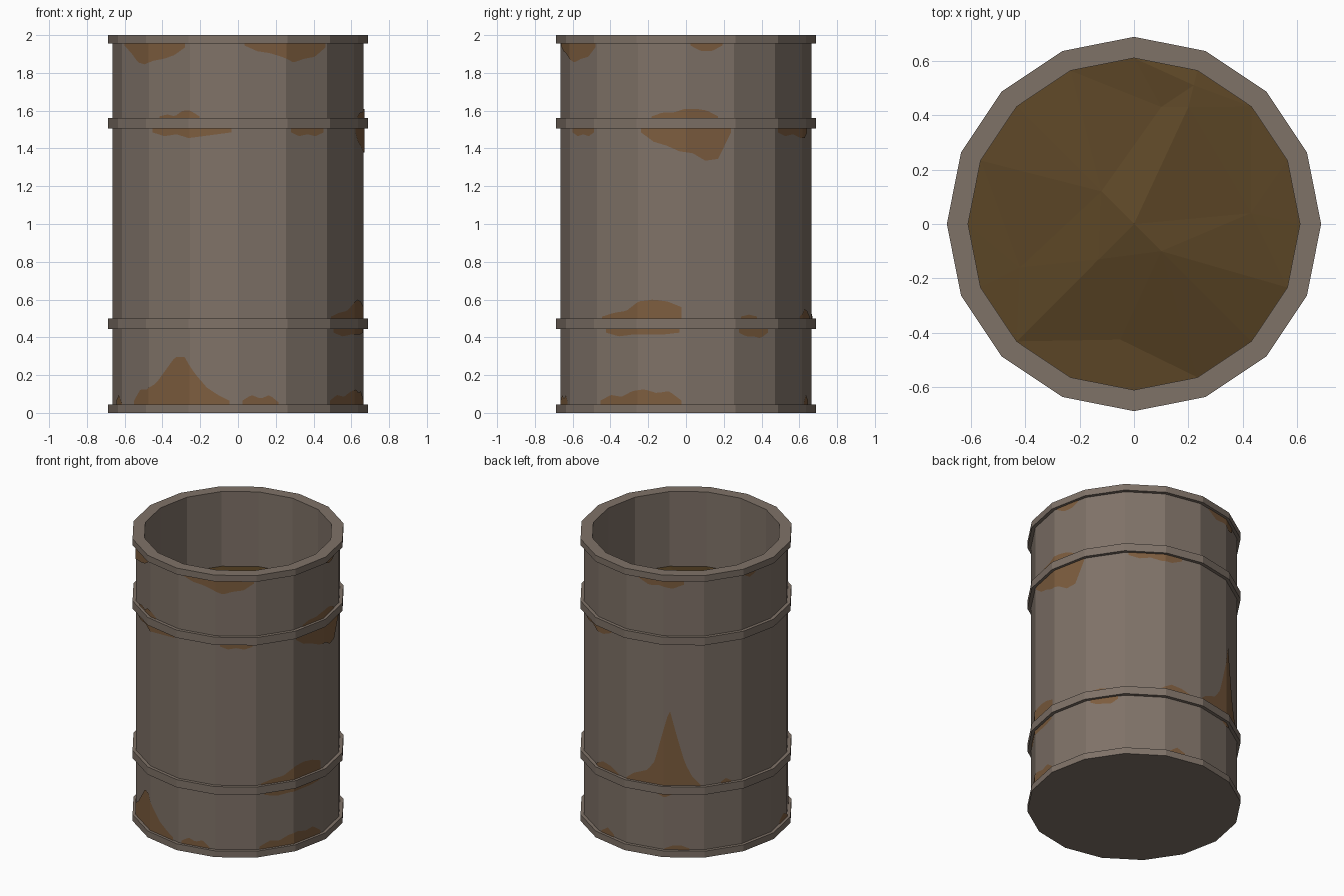
import bpy, bmesh, math
from mathutils import Vector
from mathutils.geometry import delaunay_2d_cdt

if "Cube" in bpy.data.objects:
    bpy.data.objects.remove(bpy.data.objects["Cube"])

SIDES = 16
STEP = 360 / SIDES
R_BODY, R_HOOP, R_IN = 0.665, 0.688, 0.61
FILL_Z = 1.47


def mat(name, col):
    m = bpy.data.materials.new(name)
    m.diffuse_color = (*col, 1)
    m.use_nodes = True
    m.node_tree.nodes["Principled BSDF"].inputs["Base Color"].default_value = m.diffuse_color
    return m


STEEL = mat("weathered_steel", (0.212, 0.168, 0.137))
RUST = mat("rust", (0.205, 0.109, 0.049))
FILL = mat("brown_filling", (0.105, 0.060, 0.019))


def finish(name, bm, material):
    me = bpy.data.meshes.new(name)
    bm.to_mesh(me)
    bm.free()
    me.materials.append(material)
    ob = bpy.data.objects.new(name, me)
    bpy.context.collection.objects.link(ob)
    return ob


def polar(r, deg, z):
    # 0 degrees is the front (-y), 90 degrees is the right (+x)
    a = math.radians(deg)
    return Vector((r * math.sin(a), -r * math.cos(a), z))


def lathe(name, profile, closed=False):
    bm = bmesh.new()
    rings = [[bm.verts.new(polar(r, STEP * i, z)) for i in range(SIDES)]
             for r, z in profile]
    pairs = list(zip(rings, rings[1:]))
    if closed:
        pairs.append((rings[-1], rings[0]))
    for a, b in pairs:
        for i in range(SIDES):
            j = (i + 1) % SIDES
            bm.faces.new((a[i], a[j], b[j], b[i]))
    if not closed:  # cap both ends
        bm.faces.new(rings[0])
        bm.faces.new(rings[-1])
    bmesh.ops.recalc_face_normals(bm, faces=bm.faces)
    return finish(name, bm, STEEL)


# Drum shell with bottom and top rims, open at the top
lathe("drum_shell", [(R_HOOP, 0), (R_HOOP, 0.045), (R_BODY, 0.045),
                     (R_BODY, 1.955), (R_HOOP, 1.955), (R_HOOP, 2.0),
                     (R_IN, 2.0), (R_IN, 1.40)])

# Two rolling hoops
for label, lo, hi in (("lower_hoop", 0.445, 0.50), ("upper_hoop", 1.505, 1.56)):
    lathe(label, [(R_BODY - 0.01, lo), (R_HOOP, lo), (R_HOOP, hi),
                  (R_BODY - 0.01, hi)], closed=True)

# Lumpy filling inside the drum
pts = [polar(R_IN, STEP * i, FILL_Z) for i in range(SIDES)]
lumps = [(0, 0, .12), (.1, -.1, .12), (-.12, .12, .07), (-.13, -.13, .07),
         (.2, .43, .03), (.1, .43, .0), (.22, .51, .02), (-.42, -.16, .01),
         (.43, .04, .01), (-.05, -.425, 0)]
pts += [Vector((x, y, FILL_Z + h)) for x, y, h in lumps]
tri = delaunay_2d_cdt([p.xy for p in pts], [], [list(range(SIDES))], 1, 1e-5)
bm = bmesh.new()
vs = []
for co, src in zip(tri[0], tri[3]):
    vs.append(bm.verts.new((co.x, co.y, pts[src[0]].z if src else FILL_Z)))
for f in tri[2]:
    bm.faces.new([vs[i] for i in f])
for f in bm.faces:
    f.normal_update()
    if f.normal.z < 0:
        f.normal_flip()
finish("filling", bm, FILL)


# Rust patches: thin skins following the flat sides, growing from a hoop edge
def rust(bm, z, sign, start, end, *heights):
    n = max(2, int((end - start) / 1.5))
    angs = [start + (end - start) * i / n for i in range(n + 1)]
    angs += [k * STEP for k in range(-8, 17) if start < k * STEP < end]
    prev = None
    for a in sorted(set(angs)):
        t = (a - start) / (end - start) * (len(heights) - 1)
        i = min(int(t), len(heights) - 2)
        h = (heights[i] + (heights[i + 1] - heights[i]) * (t - i)) / 100
        off = math.radians(a % STEP - STEP / 2)
        r = (R_BODY + 0.004) * math.cos(math.pi / SIDES) / math.cos(off)
        cur = (bm.verts.new(polar(r, a, z)),
               bm.verts.new(polar(r, a, z + sign * h)))
        if prev:
            f = (prev[0], cur[0], cur[1], prev[1])
            bm.faces.new(f if sign > 0 else f[::-1])
        prev = cur


# Heights are in hundredths of a unit, evenly spaced along each patch
bm = bmesh.new()
rust(bm, 1.955, -1, -65, -25, 1, 5, 10, 11, 9, 8, 6, 2)
rust(bm, 1.955, -1, 3, 44, 1, 4, 5, 7, 10, 8, 7, 2)
rust(bm, 1.955, -1, 92, 107, 1, 4, 4, 1)
rust(bm, 1.955, -1, 187, 214, 1, 5, 4, 6, 3)
rust(bm, 1.955, -1, 249, 258, 1, 4, 2)
finish("rust_under_top_rim", bm, RUST)

bm = bmesh.new()
rust(bm, 1.56, 1, -39, -18, 1, 2, 1, 4, 4, 1)
rust(bm, 1.56, 1, 74, 105, 1, 3, 3, 5, 5, 4, 1)
rust(bm, 1.505, -1, -43, -3, 2, 4, 3, 5, 4, 3, 2)
rust(bm, 1.505, -1, 25, 43, 2, 4, 3, 4, 2)
rust(bm, 1.505, -1, 69, 111, 2, 7, 9, 12, 13, 17, 16, 2)
rust(bm, 1.505, -1, 137, 168, 2, 4, 3, 5, 5, 2)
finish("rust_at_upper_hoop", bm, RUST)

bm = bmesh.new()
rust(bm, 0.50, 1, 48, 88, 1, 3, 4, 9, 10, 9, 6)
rust(bm, 0.50, 1, 116, 125, 1, 2, 1)
rust(bm, 0.50, 1, 155, 174, 1, 5, 4, 1)
rust(bm, 0.50, 1, 180, 223, 1, 5, 7, 9, 16, 35, 54, 34, 16, 6, 1)
rust(bm, 0.50, 1, 235, 241, 1, 3, 1)
rust(bm, 0.445, -1, 50, 87, 2, 4, 3, 3, 3, 2)
rust(bm, 0.445, -1, 115, 131, 2, 4, 4, 5, 2)
rust(bm, 0.445, -1, 199, 207, 1, 3, 1)
finish("rust_at_lower_hoop", bm, RUST)

bm = bmesh.new()
rust(bm, 0.045, 1, -57, -4, 2, 8, 8, 11, 18, 25, 25, 16, 9, 5, 2)
rust(bm, 0.045, 1, 2, 19, 2, 5, 3, 5, 1)
rust(bm, 0.045, 1, 47, 88, 2, 5, 4, 7, 8, 6, 7, 2)
rust(bm, 0.045, 1, -79, -67, 2, 5, 1)
rust(bm, 0.045, 1, 160, 170, 1, 5, 2)
rust(bm, 0.045, 1, 203, 217, 1, 3, 3, 1)
finish("rust_at_bottom_rim", bm, RUST)
